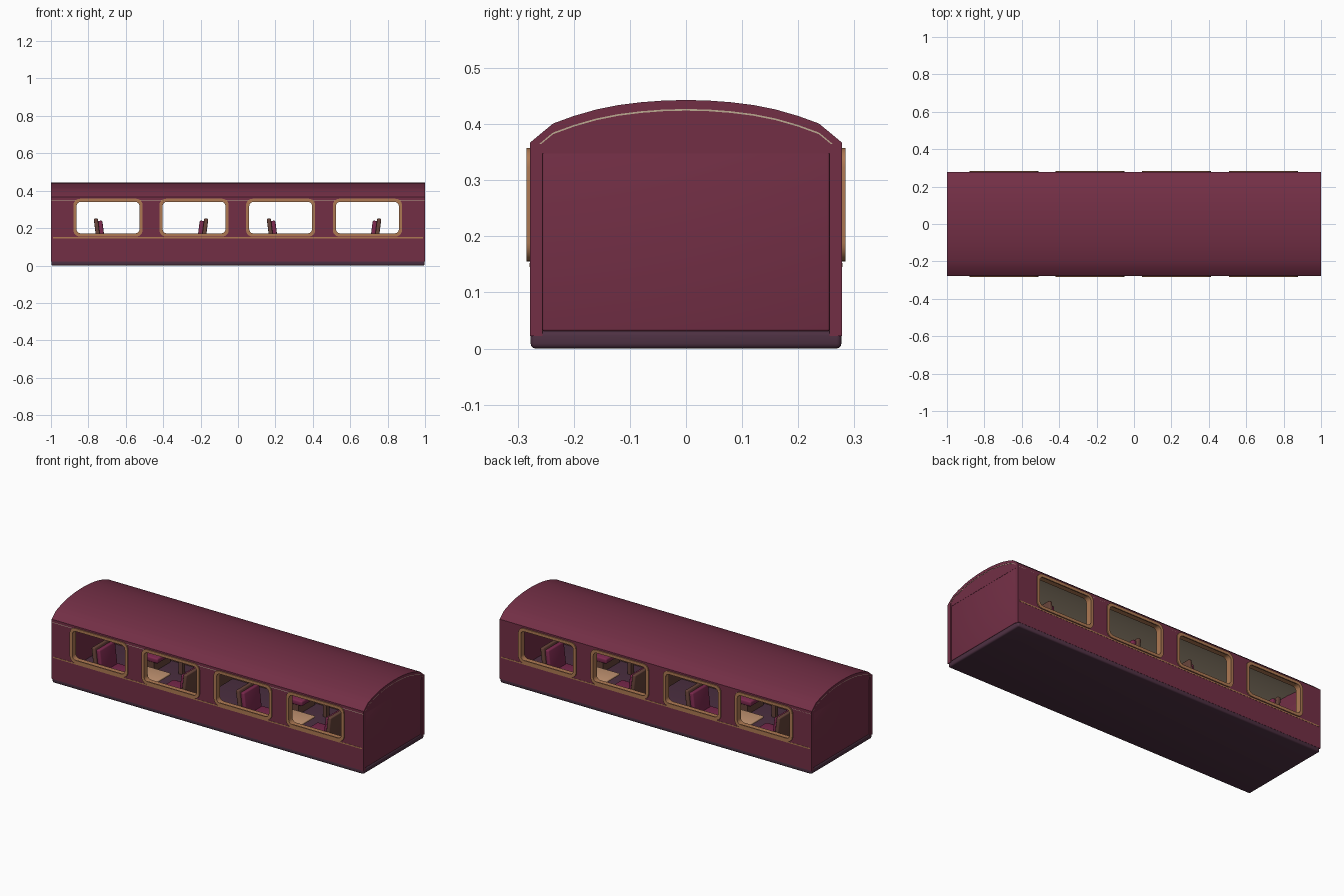
import bpy, bmesh, math
from mathutils import Matrix

if "Cube" in bpy.data.objects:
    bpy.data.objects.remove(bpy.data.objects["Cube"], do_unlink=True)


def material(name, rgb):
    m = bpy.data.materials.new(name)
    m.use_nodes = True
    m.diffuse_color = (*rgb, 1)
    m.node_tree.nodes["Principled BSDF"].inputs["Base Color"].default_value = (*rgb, 1)
    return m


MAROON = material("maroon paint", (0.17, 0.028, 0.06))
BRASS = material("brass trim", (0.42, 0.19, 0.085))
CREAM = material("cream ceiling", (0.5, 0.4, 0.28))
DARK = material("dark underframe", (0.075, 0.03, 0.055))
WOOD = material("brown wood", (0.13, 0.055, 0.04))
CLOTH = material("magenta cloth", (0.2, 0.022, 0.075))
TABLE = material("light wood", (0.55, 0.3, 0.17))


def finish(name, bm, mat):
    bmesh.ops.recalc_face_normals(bm, faces=bm.faces)
    me = bpy.data.meshes.new(name)
    bm.to_mesh(me)
    bm.free()
    me.materials.append(mat)
    ob = bpy.data.objects.new(name, me)
    bpy.context.scene.collection.objects.link(ob)
    bpy.ops.object.select_all(action='DESELECT')
    ob.select_set(True)
    bpy.context.view_layer.objects.active = ob
    bpy.ops.object.shade_smooth_by_angle(angle=math.radians(30))
    return ob


def box(name, center, size, mat, bevel=0.0, tilt=0.0):
    bm = bmesh.new()
    bmesh.ops.create_cube(bm, size=1, matrix=Matrix.Diagonal((*size, 1)))
    if bevel:
        bmesh.ops.bevel(bm, geom=bm.edges[:], offset=bevel, segments=3,
                        profile=0.5, affect='EDGES')
    bm.transform(Matrix.Translation(center) @ Matrix.Rotation(tilt, 4, 'Y'))
    return finish(name, bm, mat)


def prism(name, profile, x0, x1, mat):
    """Extrude a (y, z) outline along x."""
    bm = bmesh.new()
    face = bm.faces.new([bm.verts.new((x0, y, z)) for y, z in profile])
    new = bmesh.ops.extrude_face_region(bm, geom=[face])["geom"]
    bmesh.ops.translate(bm, vec=(x1 - x0, 0, 0),
                        verts=[v for v in new if isinstance(v, bmesh.types.BMVert)])
    return finish(name, bm, mat)


def rounded(cx, cz, w, h, r, steps=6):
    """Outline of a rounded rectangle."""
    pts = []
    for k, (sx, sz) in enumerate([(1, 1), (-1, 1), (-1, -1), (1, -1)]):
        for i in range(steps + 1):
            a = math.pi / 2 * (k + i / steps)
            pts.append((cx + sx * (w / 2 - r) + r * math.cos(a),
                        cz + sz * (h / 2 - r) + r * math.sin(a)))
    return pts


def panel(name, loops, y0, y1, mat):
    """Upright plate with holes, from (x, z) outlines, between y0 and y1."""
    cu = bpy.data.curves.new(name, 'CURVE')
    cu.dimensions, cu.fill_mode = '2D', 'BOTH'
    cu.extrude = abs(y1 - y0) / 2
    for pts in loops:
        sp = cu.splines.new('POLY')
        sp.points.add(len(pts) - 1)
        for p, (x, z) in zip(sp.points, pts):
            p.co = (x, z, 0, 1)
        sp.use_cyclic_u = True
    tmp = bpy.data.objects.new(name + " helper", cu)
    bpy.context.scene.collection.objects.link(tmp)
    me = tmp.evaluated_get(bpy.context.evaluated_depsgraph_get()).to_mesh()
    bm = bmesh.new()
    bm.from_mesh(me)
    bpy.data.objects.remove(tmp, do_unlink=True)
    bmesh.ops.remove_doubles(bm, verts=bm.verts, dist=1e-5)
    bm.transform(Matrix.Translation((0, (y0 + y1) / 2, 0)) @ Matrix.Rotation(math.pi / 2, 4, 'X'))
    return finish(name, bm, mat)


def rect(x0, x1, z0, z1):
    return [(x0, z0), (x1, z0), (x1, z1), (x0, z1)]


# underframe and floor
box("underframe", (0, 0, 0.016), (1.996, 0.554, 0.032), DARK, bevel=0.009)

# roof shell, ceiling lining and gables share one arc
half = [(0.278, 0.367), (0.237, 0.401), (0.2, 0.4145), (0.16, 0.426),
        (0.12, 0.434), (0.08, 0.439), (0.04, 0.442)]
arc = half + [(0, 0.443)] + [(-y, z) for y, z in reversed(half)]


def lower(d):
    return [(y, z - d) for y, z in arc]


prism("roof", arc + lower(0.016)[::-1], -1, 1, MAROON)
prism("ceiling", lower(0.016) + lower(0.019)[::-1], -0.999, 0.999, CREAM)
for s, end in ((1, "left"), (-1, "right")):
    prism("gable_" + end, lower(0.019), s * 0.975, s * 0.998, MAROON)
    box("end_wall_" + end, (s * 0.986, 0, 0.198), (0.022, 0.512, 0.334), MAROON, bevel=0.004)

# side walls with windows, frames, lining and waist trim
centers = (-0.695, -0.235, 0.228, 0.692)
MID, W, H = 0.256, 0.37, 0.202
for s, side in ((-1, "front"), (1, "back")):
    holes = [rounded(c, MID, W - 0.014, H - 0.014, 0.03) for c in centers]
    panel("side_wall_" + side, [rect(-1, 1, 0.022, 0.365)] + holes, s * 0.256, s * 0.278, MAROON)
    panel("wall_lining_" + side, [rect(-0.975, 0.975, 0.032, 0.36)] + holes,
          s * 0.25, s * 0.2555, WOOD)
    for i, c in enumerate(centers):
        panel(f"window_frame_{side}_{i + 1}",
              [rounded(c, MID, W, H, 0.034), rounded(c, MID, W - 0.034, H - 0.034, 0.022)],
              s * 0.277, s * 0.284, BRASS)
        panel(f"window_rim_{side}_{i + 1}",
              [rounded(c, MID, W - 0.014, H - 0.014, 0.03),
               rounded(c, MID, W - 0.026, H - 0.026, 0.024)], s * 0.245, s * 0.278, BRASS)
    box("waist_trim_" + side, (0, s * 0.277, 0.149), (1.98, 0.004, 0.007), BRASS)
    # planked lower wall
    for z in (0.05, 0.075, 0.1, 0.125):
        box("wall_batten_" + side, (0, s * 0.249, z), (1.94, 0.004, 0.005), WOOD)


# facing seats with a table between them
def seat(x, y, d):
    lean = math.radians(7) * -d
    box("seat_back_shell", (x - d * 0.008, y, 0.15), (0.022, 0.17, 0.205), WOOD, 0.006, lean)
    box("seat_back_cushion", (x + d * 0.012, y, 0.155), (0.026, 0.145, 0.17), CLOTH, 0.008, lean)
    box("seat_cushion", (x + d * 0.095, y, 0.1), (0.15, 0.16, 0.03), CLOTH, 0.008)
    box("seat_base", (x + d * 0.085, y, 0.058), (0.12, 0.15, 0.056), WOOD)


for s in (-1, 1):
    for bay in (-0.465, 0.46):
        seat(bay - 0.275, s * 0.158, 1)
        seat(bay + 0.275, s * 0.158, -1)
        box("table_top", (bay, s * 0.17, 0.148), (0.2, 0.155, 0.012), TABLE, 0.004)
        box("table_leg", (bay, s * 0.15, 0.086), (0.025, 0.025, 0.112), WOOD)
